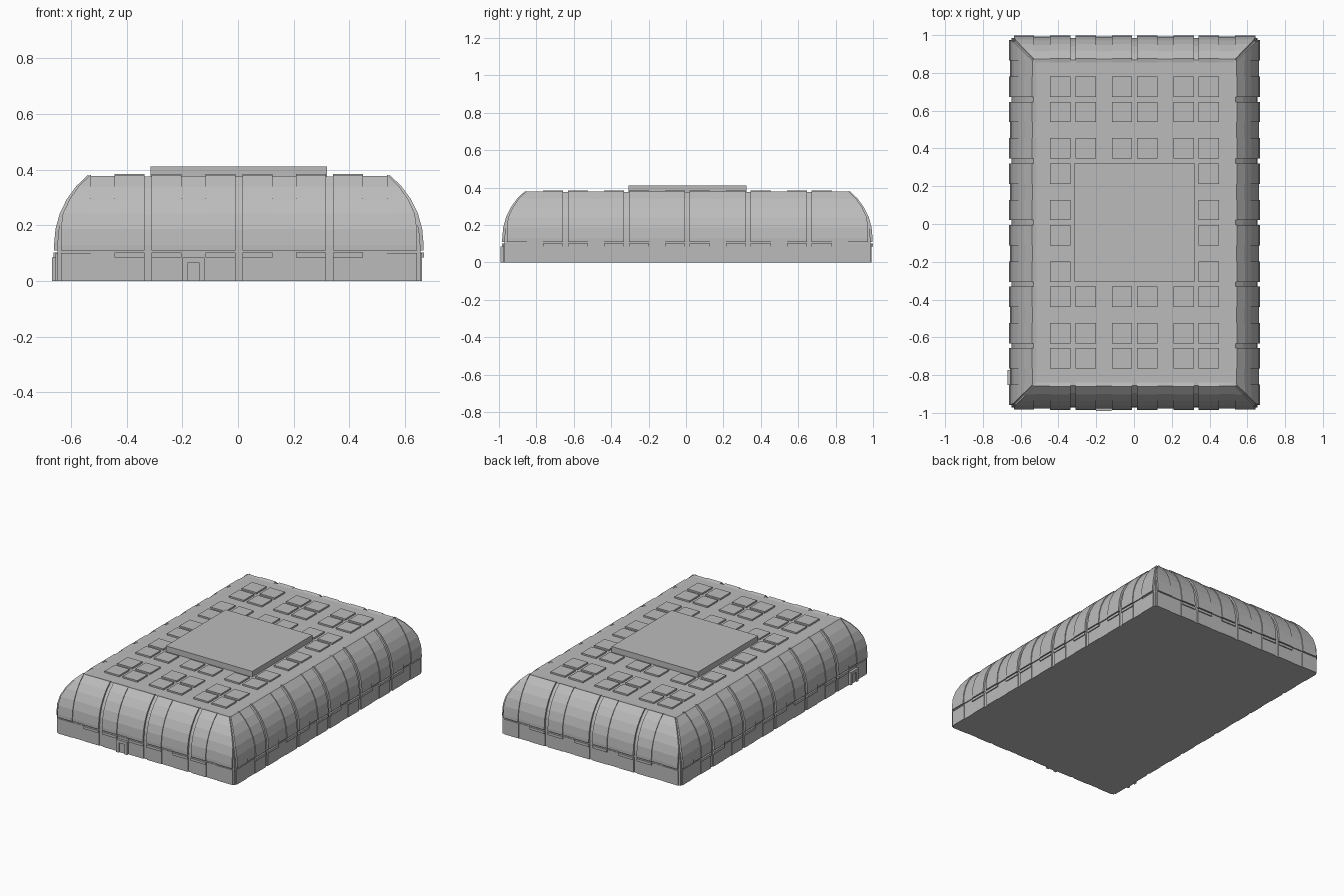
import bpy, bmesh, math

cube = bpy.data.objects.get("Cube")
if cube:
    bpy.data.objects.remove(cube, do_unlink=True)

CX, CY = 0.003, 0.0075        # shell centre
HX, HY = 0.652, 0.978         # shell half sizes
TOP = 0.375
RADIUS, SPRING, SWEEP, STEPS = 0.315, 0.13, math.radians(51), 5

grey = bpy.data.materials.new("concrete_grey")
grey.use_nodes = True
grey.diffuse_color = (0.5, 0.5, 0.5, 1)
grey.node_tree.nodes["Principled BSDF"].inputs["Base Color"].default_value = (0.5, 0.5, 0.5, 1)


def finish(name, bm):
    bmesh.ops.remove_doubles(bm, verts=bm.verts, dist=0.0001)
    bmesh.ops.recalc_face_normals(bm, faces=bm.faces)
    mesh = bpy.data.meshes.new(name)
    bm.to_mesh(mesh)
    bm.free()
    mesh.materials.append(grey)
    obj = bpy.data.objects.new(name, mesh)
    bpy.context.collection.objects.link(obj)
    return obj


def loft(bm, rings):
    """Skin a stack of equal closed rings and cap both ends."""
    loops = [[bm.verts.new(p) for p in ring] for ring in rings]
    n = len(loops[0])
    for a, b in zip(loops, loops[1:]):
        for i in range(n):
            j = (i + 1) % n
            bm.faces.new((a[i], a[j], b[j], b[i]))
    bm.faces.new(loops[0][::-1])
    bm.faces.new(loops[-1])


def box(bm, x0, x1, y0, y1, z0, z1):
    loft(bm, [[(x0, y0, z), (x1, y0, z), (x1, y1, z), (x0, y1, z)] for z in (z0, z1)])


# Curved eave: inset, height and slope angle at each step
arc = []
for i in range(STEPS + 1):
    a = SWEEP * i / STEPS
    arc.append((RADIUS * (1 - math.cos(a)), SPRING + RADIUS * math.sin(a), a))

# Shell with mitred corners
bm = bmesh.new()
rings = []
for inset, z in [(0, 0)] + [(p[0], p[1]) for p in arc]:
    x, y = HX - inset, HY - inset
    rings.append([(CX + sx * x, CY + sy * y, z) for sx, sy in ((-1, -1), (1, -1), (1, 1), (-1, 1))])
loft(bm, rings)
finish("building_shell", bm)


def modules(half, count):
    """Window bays in pairs: (start, end, is_window) along one wall."""
    pitch = 2 * half / count
    for i in range(count):
        start = -half + i * pitch + 0.0125
        end = start + pitch - 0.025
        yield start, start + 0.108, True
        yield start + 0.108, end - 0.108, False
        yield end - 0.108, end, True


def place(side, u, depth, z):
    """Point on a wall: u along it, depth measured outward from it."""
    axis, sign = side
    if axis == "x":
        return (CX + sign * (HX + depth), CY + u, z)
    return (CX + u, CY + sign * (HY + depth), z)


def strip(bm, side, u0, u1, points):
    """Raised strip through (inset, z, outward offset, lift), trimmed at the hip."""
    half = HY if side[0] == "x" else HX
    rings = []
    for inset, z, out, lift in points:
        lim = half - inset
        a, b = max(u0, -lim), min(u1, lim)
        if b - a < 0.002:
            break
        rings.append([place(side, a, -inset - 0.015, z), place(side, b, -inset - 0.015, z),
                      place(side, b, out - inset, z + lift), place(side, a, out - inset, z + lift)])
    if len(rings) > 1:
        loft(bm, rings)


# Wall and eave cladding on all four sides
cladding, walls, sills = bmesh.new(), bmesh.new(), bmesh.new()
for side in (("x", 1), ("x", -1), ("y", 1), ("y", -1)):
    half, count = (HY, 6) if side[0] == "x" else (HX, 4)
    for u0, u1, window in modules(half, count):
        t = 0.012 if window else 0.007
        curve = [(0, 0.11, t, 0)]
        curve += [(i, z, t * math.cos(a), t * math.sin(a) * 0.6) for i, z, a in arc]
        strip(cladding, side, u0, u1, curve)
        low = 0.006 if window else 0.003
        strip(walls, side, u0, u1, [(0, 0, low, 0), (0, 0.1, low, 0)])
        if window and abs(u0 + u1) / 2 < half - 0.1:
            strip(sills, side, u0, u1, [(0, 0.085, 0.013, 0), (0, 0.102, 0.013, 0)])
finish("eave_cladding", cladding)
finish("wall_panels", walls)
finish("window_sills", sills)

# Square skylights around the central block
bm = bmesh.new()
for x0, x1, wx in modules(HX, 4):
    for y0, y1, wy in modules(HY, 6):
        cx, cy = (x0 + x1) / 2, (y0 + y1) / 2
        on_roof = abs(cx) < 0.5 and abs(cy) < 0.8
        covered = abs(cx) < 0.32 and abs(cy) < 0.32
        if wx and wy and on_roof and not covered:
            box(bm, CX + x0, CX + x1, CY + y0, CY + y1, TOP - 0.01, TOP + 0.01)
finish("skylights", bm)

# Raised central roof block
bm = bmesh.new()
box(bm, CX - 0.317, CX + 0.317, CY - 0.315, CY + 0.315, TOP - 0.01, 0.412)
finish("roof_block", bm)


# Door surrounds, each with a recessed door
def doorway(name, side, u):
    bm = bmesh.new()
    outline = [(-0.04, 0), (-0.04, 0.085), (0.04, 0.085), (0.04, 0),
               (0.021, 0), (0.021, 0.065), (-0.021, 0.065), (-0.021, 0)]
    rings = [[place(side, u + du, d, z) for du, z in outline] for d in (-0.01, 0.02)]
    loft(bm, rings)
    strip(bm, side, u - 0.021, u + 0.021, [(0, 0, 0.011, 0), (0, 0.065, 0.011, 0)])
    finish(name, bm)


doorway("front_doorway", ("y", -1), -0.163)
doorway("side_doorway", ("x", -1), -0.82)
